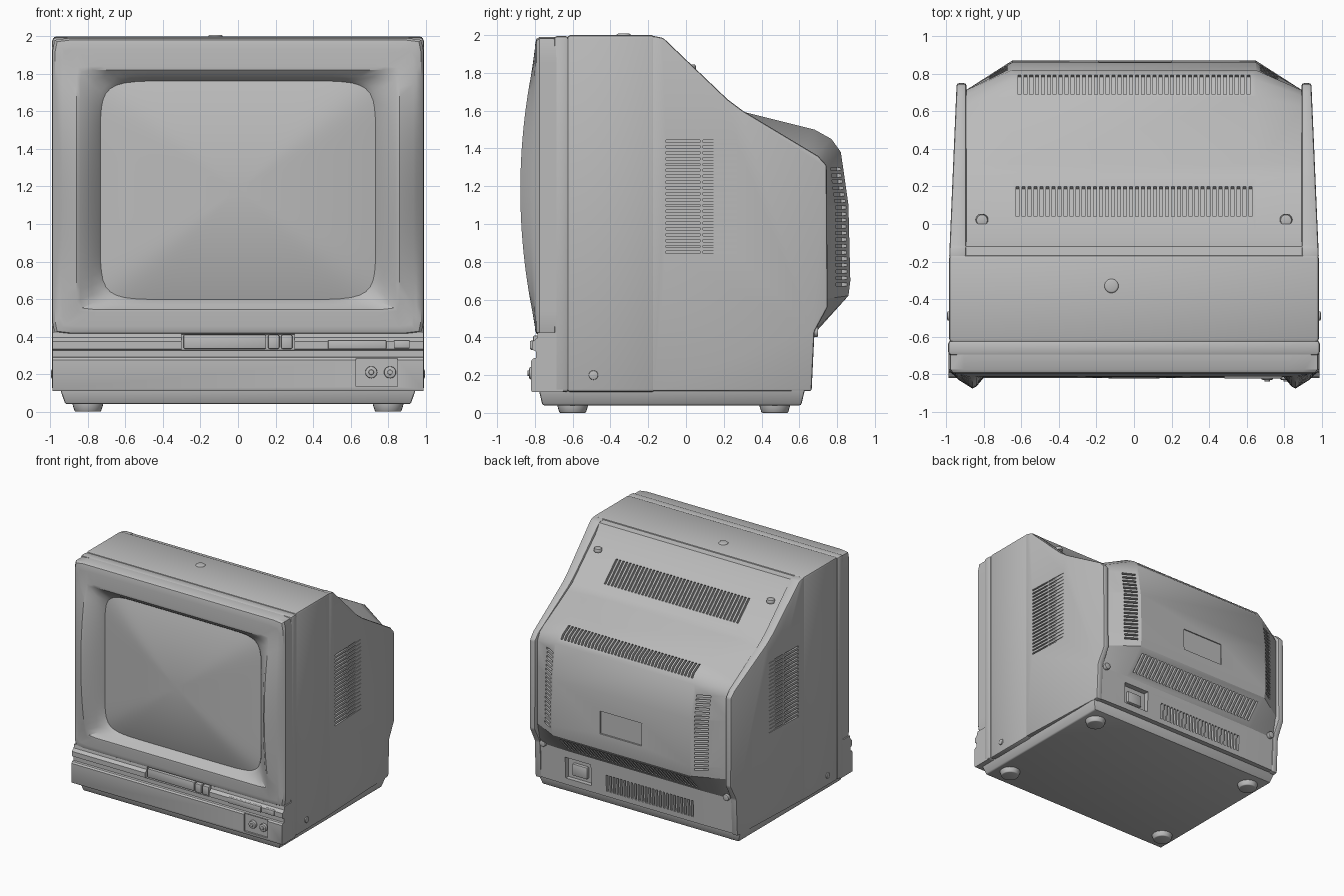
import bpy, bmesh, math
from mathutils import Matrix, Vector

if "Cube" in bpy.data.objects:
    bpy.data.objects.remove(bpy.data.objects["Cube"])

grey = bpy.data.materials.new("plain grey")
grey.diffuse_color = (0.5, 0.5, 0.5, 1)
grey.use_nodes = True
grey.node_tree.nodes["Principled BSDF"].inputs["Base Color"].default_value = grey.diffuse_color


def finish(name, bm, bevel=0.0, cutter=None, angle=35, seg=2):
    """Turn a bmesh into a finished object: bevel, cut, smooth by angle."""
    bmesh.ops.recalc_face_normals(bm, faces=bm.faces)
    me = bpy.data.meshes.new(name)
    bm.to_mesh(me)
    bm.free()
    ob = bpy.data.objects.new(name, me)
    bpy.context.collection.objects.link(ob)
    if bevel:
        m = ob.modifiers.new("bevel", 'BEVEL')
        m.width, m.segments, m.limit_method = bevel, seg, 'ANGLE'
        m.angle_limit = math.radians(25)
    if cutter:
        m = ob.modifiers.new("cut", 'BOOLEAN')
        m.operation, m.solver, m.object = 'DIFFERENCE', 'EXACT', cutter
    if bevel or cutter:
        bpy.context.view_layer.update()
        dg = bpy.context.evaluated_depsgraph_get()
        new = bpy.data.meshes.new_from_object(ob.evaluated_get(dg))
        ob.modifiers.clear()
        ob.data = new
    ob.data.materials.clear()
    ob.data.materials.append(grey)
    ob.data.shade_smooth()
    ob.data.set_sharp_from_angle(angle=math.radians(angle))
    return ob


def add_box(bm, c, size, rot=None):
    m = Matrix.Translation(c) @ (rot or Matrix()) @ Matrix.Diagonal((*size, 1))
    bmesh.ops.create_cube(bm, size=1, matrix=m)


def box(name, lo, hi, bevel=0.0, cutter=None, seg=2):
    bm = bmesh.new()
    lo, hi = Vector(lo), Vector(hi)
    add_box(bm, (lo + hi) / 2, hi - lo)
    return finish(name, bm, bevel, cutter, seg=seg)


def loft(sections):
    """Join equal-length point loops, capping both ends."""
    bm = bmesh.new()
    rows = [[bm.verts.new(p) for p in s] for s in sections]
    n = len(rows[0])
    for a, b in zip(rows, rows[1:]):
        for i in range(n):
            j = (i + 1) % n
            bm.faces.new((a[i], a[j], b[j], b[i]))
    bm.faces.new(rows[0])
    bm.faces.new(rows[-1])
    return bm


def cylinder(name, c, r1, r2, depth, axis='Z', bevel=0.006):
    bm = bmesh.new()
    rot = {'Z': Matrix(), 'Y': Matrix.Rotation(math.pi / 2, 4, 'X'),
           'X': Matrix.Rotation(math.pi / 2, 4, 'Y')}[axis]
    bmesh.ops.create_cone(bm, cap_ends=True, segments=24, radius1=r1, radius2=r2,
                          depth=depth, matrix=Matrix.Translation(c) @ rot)
    return finish(name, bm, bevel)


def helper(name, bm):
    ob = finish(name, bm)
    ob.hide_render = True
    ob.hide_set(True)
    return ob


def slots_x(bm, x0, x1, count, y, z, size, deg):
    """Row of vent slots spread along x, tilted about x."""
    rot = Matrix.Rotation(math.radians(deg), 4, 'X')
    for i in range(count):
        add_box(bm, (x0 + (x1 - x0) * i / (count - 1), y, z), size, rot)


# Cabinet: front frame and middle shell with a seam between them
box("front_frame", (-0.99, -0.70, 0.11), (0.99, -0.62, 1.995), 0.018)
box("middle_shell", (-0.985, -0.63, 0.11), (0.985, -0.165, 2.0), 0.018)

# Rear cover core with the tube hump, lofted across the width
full = [(-0.18, 0.125), (-0.18, 1.99), (-0.12, 1.98), (-0.06, 1.90), (0.25, 1.61),
        (0.32, 1.59), (0.68, 1.50), (0.77, 1.45), (0.82, 1.38), (0.86, 1.10),
        (0.87, 0.70), (0.86, 0.62), (0.68, 0.42), (0.665, 0.125)]
edge = full[:5] + [(0.32, 1.57), (0.62, 1.40), (0.68, 1.36), (0.71, 1.30), (0.71, 1.10),
                   (0.71, 0.70), (0.71, 0.60), (0.67, 0.42), (0.66, 0.125)]
vents = bmesh.new()
slots_x(vents, -0.62, 0.62, 40, 0.12, 1.732, (0.016, 0.22, 0.04), -43)
slots_x(vents, -0.61, 0.61, 40, 0.745, 1.46, (0.016, 0.13, 0.05), -35)
slots_x(vents, -0.60, 0.60, 36, 0.77, 0.52, (0.018, 0.17, 0.05), 48)
slots_x(vents, -0.53, 0.27, 25, 0.67, 0.24, (0.018, 0.05, 0.14), 0)
for s in (-1, 1):
    for i in range(19):
        z = 0.68 + i * 0.034
        add_box(vents, (s * 0.72, 0.82 - max(0, z - 1.1) * 0.15, z), (0.11, 0.06, 0.016),
                Matrix.Rotation(-s * math.radians(32.6), 4, 'Z'))
add_box(vents, (0.54, 0.67, 0.27), (0.24, 0.08, 0.18))    # power inlet recess
add_box(vents, (0.005, 0.87, 0.85), (0.39, 0.03, 0.19))   # label recess
vent_cutter = helper("rear_vent_cutter", vents)
bm = loft([[(x, y, z) for y, z in p] for x, p in
           ((-0.9, edge), (-0.65, full), (0.65, full), (0.9, edge))])
finish("rear_cover", bm, 0, vent_cutter, 30)
box("power_inlet", (0.47, 0.62, 0.21), (0.61, 0.655, 0.31), 0.008)

# Side walls standing slightly proud of the cover, with two columns of vents
wall = [(-0.18, 0.115), (-0.18, 1.997), (-0.12, 1.985), (0.22, 1.66), (0.30, 1.60),
        (0.70, 1.36), (0.745, 1.31), (0.75, 0.56), (0.68, 0.43), (0.665, 0.115)]
for s, side in ((-1, "left"), (1, "right")):
    bm = bmesh.new()
    for i in range(20):
        for y in (-0.015, 0.18):
            add_box(bm, (s * 0.978, y, 0.85 + i * 0.031), (0.03, 0.18, 0.013))
    cut = helper(side + "_vent_cutter", bm)
    outer = [(s * (0.985 - 0.04 * (y + 0.18) / 0.93), y, z) for y, z in wall]
    inner = [(s * 0.893, y, z) for y, z in wall]
    finish(side + "_side_wall", loft([inner, outer]), 0.012, cut)
    # Screws
    cylinder(side + "_slope_screw", (s * 0.81, 0.02, 1.83), 0.035, 0.03, 0.03)
    cylinder(side + "_back_screw", (s * 0.86, 0.675, 0.43), 0.028, 0.028, 0.05, 'Y')
    cylinder(side + "_side_screw", (s * 0.985, -0.49, 0.20), 0.025, 0.025, 0.02, 'X')
    # Feet
    for y, end in ((-0.60, "front"), (0.47, "back")):
        cylinder(f"{side}_{end}_foot", (s * 0.80, y, 0.025), 0.07, 0.085, 0.05)

# Small fitting on top
cylinder("top_fitting", (-0.12, -0.33, 2.0), 0.04, 0.035, 0.016)

# Base plinth, narrower toward the floor
bm = loft([[(-a, -b, z), (a, -b, z), (a, c, z), (-a, c, z)]
           for a, b, c, z in ((0.92, 0.76, 0.61, 0.04), (0.95, 0.78, 0.63, 0.125))])
finish("base", bm, 0.01)


# Screen surround and screen, from rounded rectangular rings
def ring(hx, z0, z1, y, bulge=0.0, n=60, k=24, shrink=1.0):
    pts = []
    for side in range(4):
        for i in range(k):
            t = -1 + 2 * i / k
            u, v = ((t, -1), (1, t), (-t, 1), (-1, -t))[side]
            r = (abs(u) ** n + abs(v) ** n) ** (-1 / n) * shrink
            z = (z0 + z1) / 2 + (z1 - z0) / 2 * v * r
            b = bulge * max(0, 1 - ((z - 1.18) / 0.65) ** 2)
            pts.append((hx * u * r, y - b, z))
    return pts


rings = [ring(0.988, 0.41, 1.99, -0.68), ring(0.988, 0.41, 1.99, -0.775),
         ring(0.975, 0.42, 1.98, -0.792), ring(0.95, 0.44, 1.945, -0.80, 0.015),
         ring(0.935, 0.455, 1.93, -0.80, 0.03), ring(0.86, 0.53, 1.84, -0.812, 0.065),
         ring(0.84, 0.545, 1.82, -0.808, 0.058), ring(0.78, 0.57, 1.785, -0.775, 0.02, 30),
         ring(0.745, 0.59, 1.77, -0.755, 0, 12), ring(0.73, 0.60, 1.76, -0.73, 0, 9)]
finish("screen_surround", loft(rings), angle=32)
screen = [ring(0.735, 0.595, 1.765, -0.735 - 0.09 * (1 - s * s), 0, 9, 24, s)
          for s in (1, 0.97, 0.9, 0.8, 0.65, 0.5, 0.35, 0.2, 0.08)]
finish("screen", loft(screen), angle=60)

# Control panel below the screen, with a slot and a jack recess
bm = bmesh.new()
add_box(bm, (0, -0.82, 0.375), (0.60, 0.09, 0.09))
add_box(bm, (0.74, -0.82, 0.208), (0.22, 0.03, 0.15))
cut = helper("panel_cutter", bm)
chin = [(-0.65, 0.11), (-0.815, 0.11), (-0.82, 0.12), (-0.82, 0.275), (-0.81, 0.288),
        (-0.795, 0.292), (-0.795, 0.325), (-0.815, 0.335), (-0.815, 0.375),
        (-0.79, 0.395), (-0.785, 0.425), (-0.65, 0.425)]
bm = loft([[(x, y, z) for y, z in chin] for x in (-0.988, 0.988)])
finish("control_panel", bm, 0, cut, 30)
box("slot_door", (-0.29, -0.80, 0.335), (0.15, -0.76, 0.41), 0.006)
for i in range(2):
    x = 0.16 + i * 0.07
    box(f"slot_button_{i + 1}", (x, -0.81, 0.335), (x + 0.06, -0.76, 0.41), 0.008)
box("display_window", (0.48, -0.823, 0.333), (0.79, -0.78, 0.382), 0.005)
box("power_button", (0.83, -0.827, 0.337), (0.915, -0.78, 0.382), 0.006)
for i, x in enumerate((0.71, 0.81)):
    cylinder(f"jack_{i + 1}", (x, -0.815, 0.21), 0.032, 0.032, 0.03, 'Y')
    cylinder(f"jack_pin_{i + 1}", (x, -0.825, 0.21), 0.014, 0.014, 0.03, 'Y', 0.003)
